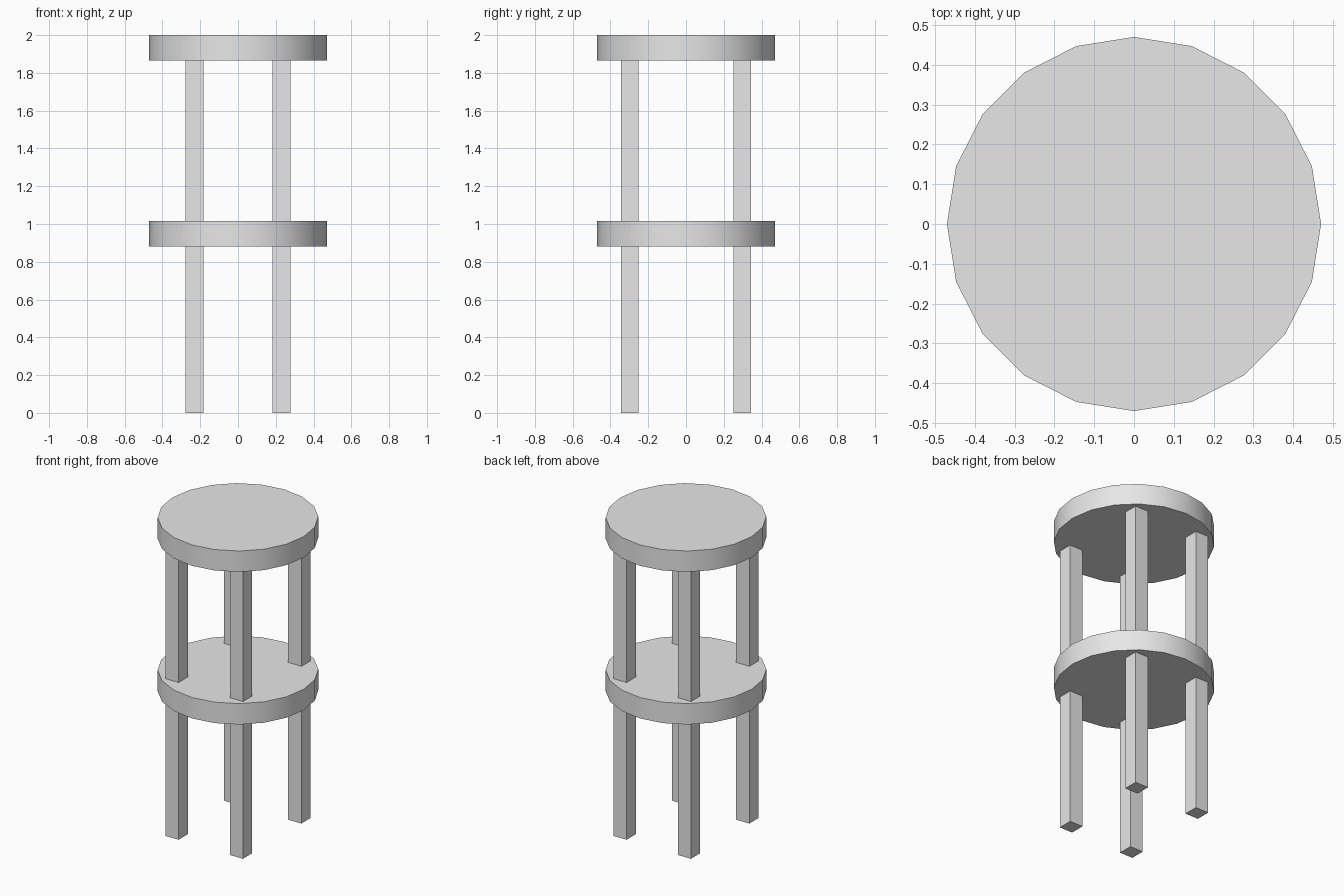
import bpy
import math

if "Cube" in bpy.data.objects:
    bpy.data.objects.remove(bpy.data.objects["Cube"], do_unlink=True)

grey = bpy.data.materials.new("light_grey")
grey.use_nodes = True
color = (0.8, 0.8, 0.8, 1)
grey.diffuse_color = color
grey.node_tree.nodes["Principled BSDF"].inputs["Base Color"].default_value = color

RADIUS, THICK = 0.47, 0.135
SHELF_TOP, SEAT_TOP = 1.015, 2.0
LEG_W, LEG_X, LEG_Y = 0.094, 0.23, 0.298


def disc(name, top):
    # Twenty-sided slab with softly shaded rim
    bpy.ops.mesh.primitive_cylinder_add(vertices=20, radius=RADIUS, depth=THICK,
                                        location=(0, 0, top - THICK / 2))
    obj = bpy.context.object
    obj.name = name
    obj.data.materials.append(grey)
    bpy.ops.object.shade_smooth_by_angle(angle=math.radians(30))


def leg(name, x, y, bottom, top):
    # Square post between two heights
    bpy.ops.mesh.primitive_cube_add(size=1, location=(x, y, (bottom + top) / 2))
    obj = bpy.context.object
    obj.name = name
    obj.scale = (LEG_W, LEG_W, top - bottom)
    bpy.ops.object.transform_apply(location=False, rotation=False, scale=True)
    obj.data.materials.append(grey)


# Seat and shelf
disc("seat", SEAT_TOP)
disc("shelf", SHELF_TOP)

# Four posts on each tier
for tier, bottom, top in (("lower", 0, SHELF_TOP - THICK),
                          ("upper", SHELF_TOP, SEAT_TOP - THICK)):
    for side, sx in (("left", 1), ("right", -1)):
        for end, sy in (("front", -1), ("back", 1)):
            leg(f"{tier}_{end}_{side}_leg", sx * LEG_X, sy * LEG_Y, bottom, top)
